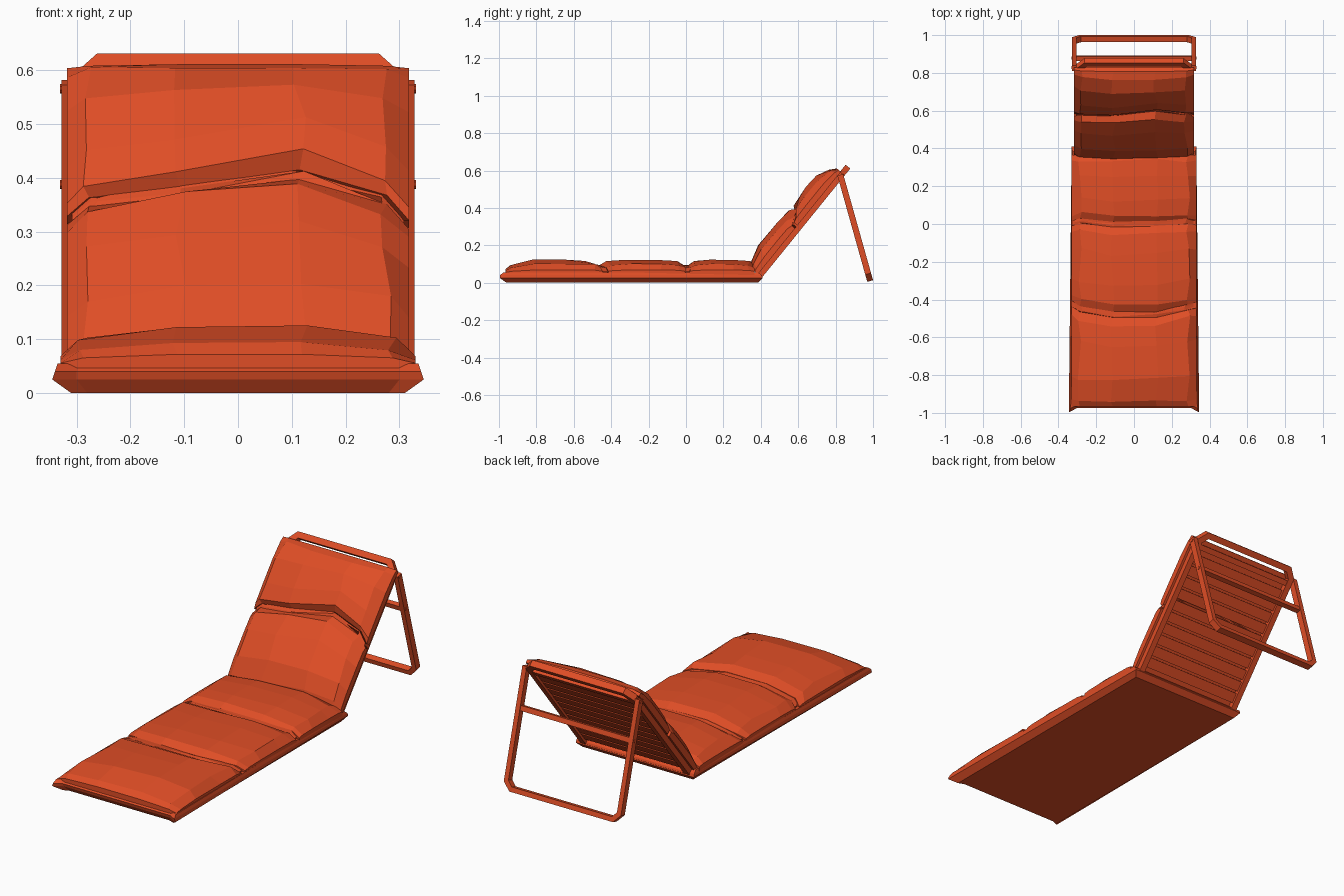
import bpy, bmesh, math, random
from mathutils import Matrix, Vector

random.seed(4)
if "Cube" in bpy.data.objects:
    bpy.data.objects.remove(bpy.data.objects["Cube"])

COLOR = (0.74, 0.075, 0.019, 1)
mat = bpy.data.materials.new("orange red")
mat.use_nodes = True
mat.diffuse_color = COLOR
mat.node_tree.nodes["Principled BSDF"].inputs["Base Color"].default_value = COLOR

# Local planes: x across, y along the part, z out of it
FLAT = Matrix.Identity(4)
BACK = Matrix.Translation((0, 0.40, 0.02)) @ Matrix.Rotation(math.radians(51), 4, "X")
LEG = Matrix.Translation((0, 0.825, 0.577)) @ Matrix.Rotation(math.radians(-74.3), 4, "X")


def finish(name, bm, matrix):
    bmesh.ops.recalc_face_normals(bm, faces=bm.faces)
    mesh = bpy.data.meshes.new(name)
    bm.to_mesh(mesh)
    bm.free()
    mesh.materials.append(mat)
    obj = bpy.data.objects.new(name, mesh)
    obj.matrix_world = matrix
    bpy.context.collection.objects.link(obj)
    return obj


def skin(bm, rings, closed):
    """Join equal rings of vertices with quads; cap the ends when open."""
    pairs = list(zip(rings, rings[1:]))
    if closed:
        pairs.append((rings[-1], rings[0]))
    else:
        bm.faces.new(rings[0])
        bm.faces.new(rings[-1])
    for a, b in pairs:
        for i in range(len(a)):
            j = (i + 1) % len(a)
            bm.faces.new((a[i], a[j], b[j], b[i]))


def box(name, lo, hi, matrix):
    bm = bmesh.new()
    bmesh.ops.create_cube(bm, size=1)
    for v in bm.verts:
        v.co = [l + (c + 0.5) * (h - l) for l, h, c in zip(lo, hi, v.co)]
    return finish(name, bm, matrix)


def rail(name, path, width, low, high, matrix, closed):
    """Mitred rectangular bar following a path in the local plane."""
    bm = bmesh.new()
    pts = [Vector(p) for p in path]
    rings = []
    for i, p in enumerate(pts):
        first, last = i == 0 and not closed, i == len(pts) - 1 and not closed
        after = (pts[(i + 1) % len(pts)] - p).normalized()
        before = (p - pts[i - 1]).normalized()
        before, after = (after if first else before), (before if last else after)
        tangent = (before + after).normalized()
        side = Vector((-tangent.y, tangent.x)) * (width / 2 / tangent.dot(after))
        a, b = p - side, p + side
        rings.append([bm.verts.new((q.x, q.y, z))
                      for q, z in ((a, low), (b, low), (b, high), (a, high))])
    skin(bm, rings, closed)
    return finish(name, bm, matrix)


def rod(name, x0, x1, y, z, radius, matrix):
    bm = bmesh.new()
    bmesh.ops.create_cone(bm, cap_ends=True, segments=8, radius1=radius,
                          radius2=radius, depth=x1 - x0)
    bmesh.ops.transform(bm, verts=bm.verts, matrix=Matrix.Translation(
        ((x0 + x1) / 2, y, z)) @ Matrix.Rotation(math.pi / 2, 4, "Y"))
    return finish(name, bm, matrix)


COLUMNS = (-1, -0.87, -0.34, 0.36, 0.87, 1)
CROWN = (0.25, 0.7, 1, 1, 0.7, 0.25)


def cushion(name, start, end, half, base, height, ends, sway0, sway1, matrix):
    """Puffy pad: crowned cross-sections with wandering seams at both ends."""
    bm = bmesh.new()
    rows = ((0, ends[0]), (0.07, ends[1]), (0.3, 1), (0.68, 1), (0.92, ends[2]), (1, ends[3]))
    rings = []
    for t, scale in rows:
        inner = 0 < t < 1
        top, bottom = [], []
        for c, crown, s0, s1 in zip(COLUMNS, CROWN, sway0, sway1):
            wobble = random.uniform(-0.012, 0.012) if inner and abs(c) < 1 else 0
            y = start + (end - start) * t + s0 * (1 - t) + s1 * t
            z = base + height * scale * crown
            top.append(bm.verts.new((c * half + wobble, y + wobble, z + wobble / 4)))
            bottom.append(bm.verts.new((c * half, y, base - 0.012)))
        rings.append(top + bottom[::-1])
    skin(bm, rings, False)
    return finish(name, bm, matrix)


# Flat bed base, flared at the front corners
bm = bmesh.new()
layers = []
for z, half, front, rear, flare in ((0, 0.31, -0.96, 0.385, 0), (0.025, 0.33, -0.98, 0.41, 0.015),
                                    (0.04, 0.33, -0.985, 0.405, 0.01), (0.055, 0.325, -0.965, 0.385, 0.01)):
    layers.append([bm.verts.new(p) for p in (
        (-half - flare, front - flare, z), (-half + 0.03, front + 0.012, z),
        (half - 0.03, front + 0.012, z), (half + flare, front - flare, z),
        (half, rear, z), (-half, rear, z))])
skin(bm, layers, False)
base = finish("bed_base", bm, FLAT)
for v in base.data.vertices:
    v.co.y = max(v.co.y, -1)

# Bed cushions
STRAIGHT = (0, 0, 0, 0, 0, 0)
FRONT_SEAM = (0.01, -0.02, -0.05, -0.05, -0.01, 0)
MID_SEAM = (0, 0.015, -0.005, 0, 0.012, 0.005)
BACK_SEAM = (0, 0.03, 0.045, 0.085, 0.035, -0.01)
cushion("foot_cushion", -0.965, -0.445, 0.33, 0.05, 0.073, (0.3, 0.62, 0.93, 0.6),
        STRAIGHT, FRONT_SEAM, FLAT)
cushion("middle_cushion", -0.415, -0.01, 0.33, 0.05, 0.071, (0.6, 0.9, 0.93, 0.6),
        FRONT_SEAM, MID_SEAM, FLAT)
cushion("seat_cushion", 0.015, 0.365, 0.33, 0.05, 0.071, (0.6, 0.9, 0.9, 0.6),
        MID_SEAM, STRAIGHT, FLAT)
for y, name, seam in ((-0.43, "front_seam", FRONT_SEAM), (0.002, "middle_seam", MID_SEAM)):
    cushion(name, y - 0.02, y + 0.02, 0.315, 0.05, 0.045, (0.9, 0.95, 0.95, 0.9), seam, seam, FLAT)

# Backrest cushions
cushion("lower_back_cushion", 0.01, 0.335, 0.318, 0.04, 0.082, (0.5, 0.7, 0.9, 0.5),
        STRAIGHT, BACK_SEAM, BACK)
cushion("upper_back_cushion", 0.355, 0.715, 0.318, 0.04, 0.08, (0.55, 0.9, 0.6, 0.2),
        BACK_SEAM, STRAIGHT, BACK)
cushion("back_seam", 0.325, 0.365, 0.308, 0.04, 0.045, (0.9, 0.95, 0.95, 0.9),
        BACK_SEAM, BACK_SEAM, BACK)

# Backrest frame with slats
rail("back_frame", [(-0.29, 0), (0.29, 0), (0.29, 0.705), (0.255, 0.745),
                    (-0.255, 0.745), (-0.29, 0.705)], 0.03, 0, 0.032, BACK, True)
box("top_crossbar", (-0.29, 0.665, 0.002), (0.29, 0.692, 0.03), BACK)
for i in range(10):
    y = 0.04 + i * 0.061
    box(f"slat_{i + 1}", (-0.285, y, 0.012), (0.285, y + 0.05, 0.026), BACK)

# Folding support leg
rail("support_leg", [(-0.316, 0), (-0.316, 0.545), (-0.285, 0.578),
                     (0.285, 0.578), (0.316, 0.545), (0.316, 0)],
     0.024, -0.016, 0.016, LEG, False)
box("leg_crossbar", (-0.31, 0.185, -0.012), (0.31, 0.21, 0.012), LEG)
for side, x in (("left", 0.309), ("right", -0.309)):
    rod(side + "_pivot_pin", x - 0.022, x + 0.022, 0.012, 0, 0.009, LEG)
    rod(side + "_crossbar_pin", x - 0.022, x + 0.022, 0.197, 0, 0.009, LEG)
